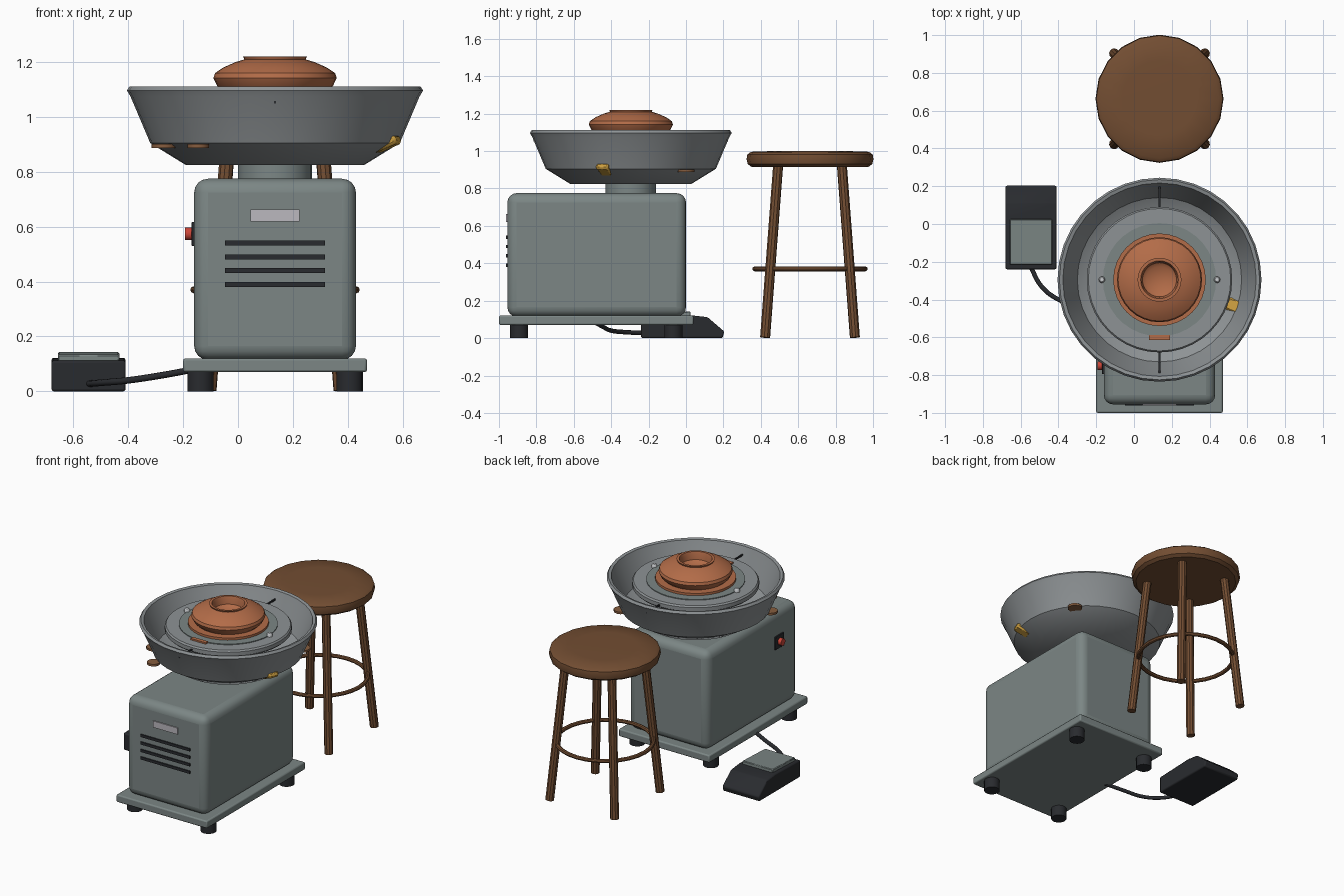
import bpy, bmesh
from math import pi, cos, sin, atan2
from mathutils import Vector, Matrix

if "Cube" in bpy.data.objects:
    bpy.data.objects.remove(bpy.data.objects["Cube"])

def mat(name, r, g, b):
    m = bpy.data.materials.new(name)
    m.diffuse_color = (r, g, b, 1)
    m.use_nodes = True
    m.node_tree.nodes["Principled BSDF"].inputs["Base Color"].default_value = m.diffuse_color
    return m

HOUSING = mat("housing_grey", .20, .24, .235)
PAN = mat("pan_grey", .27, .29, .30)
RUBBER = mat("rubber", .022, .024, .028)
WOOD = mat("wood", .17, .075, .032)
CLAY = mat("clay", .45, .15, .065)
SPLASH = mat("dried_clay", .24, .11, .05)
BRASS = mat("brass", .60, .34, .05)
RED = mat("red", .60, .06, .04)
LABEL = mat("label_grey", .50, .48, .52)
STEEL = mat("steel", .6, .62, .64)

def finish(name, bm, material, bevel=0, segs=2):
    bmesh.ops.recalc_face_normals(bm, faces=bm.faces)
    me = bpy.data.meshes.new(name)
    bm.to_mesh(me)
    bm.free()
    ob = bpy.data.objects.new(name, me)
    bpy.context.collection.objects.link(ob)
    me.materials.append(material)
    for p in me.polygons:
        p.use_smooth = True
    me.set_sharp_from_angle(angle=0.6)
    if bevel:
        b = ob.modifiers.new("bevel", 'BEVEL')
        b.width, b.segments = bevel, segs
    return ob

def box(name, lo, hi, material, bevel=0, segs=2):
    bm = bmesh.new()
    lo, hi = Vector(lo), Vector(hi)
    bmesh.ops.create_cube(bm, size=1, matrix=Matrix.Translation((lo + hi) / 2)
                          @ Matrix.Diagonal((*(hi - lo), 1)))
    return finish(name, bm, material, bevel, segs)

def rod(name, a, b, r, material, sides=16, r2=None):
    a, b = Vector(a), Vector(b)
    d = b - a
    bm = bmesh.new()
    rot = d.to_track_quat('Z', 'Y').to_matrix().to_4x4()
    bmesh.ops.create_cone(bm, cap_ends=True, segments=sides, radius1=r, radius2=r2 or r,
                          depth=d.length, matrix=Matrix.Translation((a + b) / 2) @ rot)
    return finish(name, bm, material)

def lathe(name, profile, centre, material, sides=32, closed=False):
    """Spin an (r, z) profile round a vertical axis; r = 0 ends become poles."""
    bm = bmesh.new()
    rings = []
    for r, z in profile:
        n = 1 if r == 0 else sides
        rings.append([bm.verts.new((centre[0] + r * cos(2 * pi * i / sides),
                                    centre[1] + r * sin(2 * pi * i / sides), z))
                      for i in range(n)])
    pairs = list(zip(rings, rings[1:]))
    if closed:
        pairs.append((rings[-1], rings[0]))
    for p, q in pairs:
        for i in range(sides):
            j = (i + 1) % sides
            f = [p[i % len(p)], p[j % len(p)], q[j % len(q)], q[i % len(q)]]
            bm.faces.new(list(dict.fromkeys(f)))
    return finish(name, bm, material)

WX, WY = .135, -.295   # wheel axis
SX, SY = .135, .663    # stool axis

# housing, base plate and feet
box("base_plate", (-.2, -1, .07), (.47, .04, .12), HOUSING, .008)
box("housing", (-.16, -.955, .115), (.43, 0, .775), HOUSING, .05, 4)
for x in (-.137, .407):
    for y in (-.892, -.068):
        rod("rubber_foot", (x, y, 0), (x, y, .075), .048, RUBBER, 16)

# front label and vents
box("front_label", (.045, -.962, .62), (.225, -.95, .663), LABEL)
for i in range(4):
    z = .54 - .05 * i
    box("vent_slot", (-.048, -.962, z - .009), (.317, -.95, z + .009), RUBBER)

# power switch on the left side
box("switch_plate", (-.169, -.795, .53), (-.155, -.705, .617), RUBBER, .003)
rod("switch_button", (-.165, -.75, .574), (-.193, -.75, .574), .023, RED, 16)

# splash pan
lathe("splash_pan", [(0, .825), (.325, .825), (.455, .905), (.527, 1.075), (.54, 1.097),
                     (.53, 1.112), (.512, 1.107), (.498, 1.07), (.435, .92), (.315, .85), (0, .85)],
      (WX, WY), PAN, 36)
rod("shaft_collar", (WX, WY, .765), (WX, WY, .83), .135, HOUSING, 24)
for s in (-1, 1):
    y = WY + s * .45
    box("pan_seam", (WX - .004, y - .07, 1.05), (WX + .004, y + .07, 1.06), RUBBER)

# brass pan clip poking through the wall
clip = box("pan_clip", (-.05, -.035, -.018), (.05, .035, .018), BRASS, .01, 1)
clip.location = (.54, -.435, .902)
clip.rotation_euler = (0, -.4, atan2(-.14, .405))

# dried clay splashes on the pan wall
for x, y, r in ((-.27, -.505, .045), (-.145, -.685, .04), (.48, 0, .045)):
    rod("clay_splash", (x, y, .888), (x, y, .902), r, SPLASH, 12)

# wheel head, bat and pins
rod("drive_shaft", (WX, WY, .83), (WX, WY, 1.05), .05, STEEL)
lathe("wheel_head", [(0, 1.035), (.375, 1.035), (.385, 1.045), (.385, 1.07), (.377, 1.08), (0, 1.08)],
      (WX, WY), PAN, 40)
rod("bat", (WX, WY, 1.07), (WX, WY, 1.085), .3, HOUSING, 36)
for s in (-1, 1):
    x = WX + s * .305
    lathe("bat_pin", [(0, 1.075), (.017, 1.075), (.017, 1.095), (.011, 1.104), (0, 1.107)],
          (x, WY), STEEL, 12)
box("clay_scrap", (WX - .056, -.613, 1.075), (WX + .056, -.587, 1.09), CLAY)

# clay pot
rod("clay_base", (WX, WY, 1.08), (WX, WY, 1.1), .245, CLAY, 32)
lathe("clay_pot", [(0, 1.09), (.185, 1.09), (.212, 1.115), (.225, 1.142), (.219, 1.16), (.19, 1.18),
                   (.145, 1.2), (.112, 1.21), (.116, 1.22), (.1, 1.22), (.095, 1.205),
                   (.09, 1.17), (.07, 1.155), (0, 1.15)], (WX, WY), CLAY, 32)

# stool
lathe("stool_seat", [(0, .915), (.312, .915), (.333, .93), (.339, .957), (.335, .982),
                     (.315, .996), (.2, 1), (0, 1)], (SX, SY), WOOD, 20)
for sx in (-1, 1):
    for sy in (-1, 1):
        rod("stool_leg", (SX + .24 * sx, SY + .24 * sy, .003),
            (SX + .17 * sx, SY + .17 * sy, .93), .027, WOOD, 10)
lathe("stool_ring", [(.296 + .013 * cos(k * pi / 4), .37 + .013 * sin(k * pi / 4)) for k in range(8)],
      (SX, SY), WOOD, 28, closed=True)

# foot pedal: wedge extruded across x, with a tread on top
bm = bmesh.new()
side = [(-.24, 0), (-.24, .112), (.025, .122), (.115, .112), (.205, .035), (.195, 0)]
face = bm.faces.new([bm.verts.new((-.68, y, z)) for y, z in side])
ext = bmesh.ops.extrude_face_region(bm, geom=[face])
bmesh.ops.translate(bm, vec=(.27, 0, 0), verts=[v for v in ext['geom'] if isinstance(v, bmesh.types.BMVert)])
finish("pedal_body", bm, RUBBER, .008)
tread = box("pedal_tread", (-.112, -.12, -.013), (.112, .12, .013), HOUSING, .004, 1)
tread.location = (-.545, -.095, .125)
tread.rotation_euler = (.04, 0, 0)

# pedal cable
cu = bpy.data.curves.new("pedal_cable", 'CURVE')
cu.dimensions = '3D'
cu.bevel_depth, cu.bevel_resolution, cu.resolution_u = .012, 2, 6
cu.use_fill_caps = True
path = [(-.55, -.22, .027), (-.49, -.33, .032), (-.4, -.4, .04), (-.28, -.44, .058), (-.16, -.48, .08)]
sp = cu.splines.new('BEZIER')
sp.bezier_points.add(len(path) - 1)
for bp, co in zip(sp.bezier_points, path):
    bp.co = co
    bp.handle_left_type = bp.handle_right_type = 'AUTO'
cu.materials.append(RUBBER)
bpy.context.collection.objects.link(bpy.data.objects.new("pedal_cable", cu))
